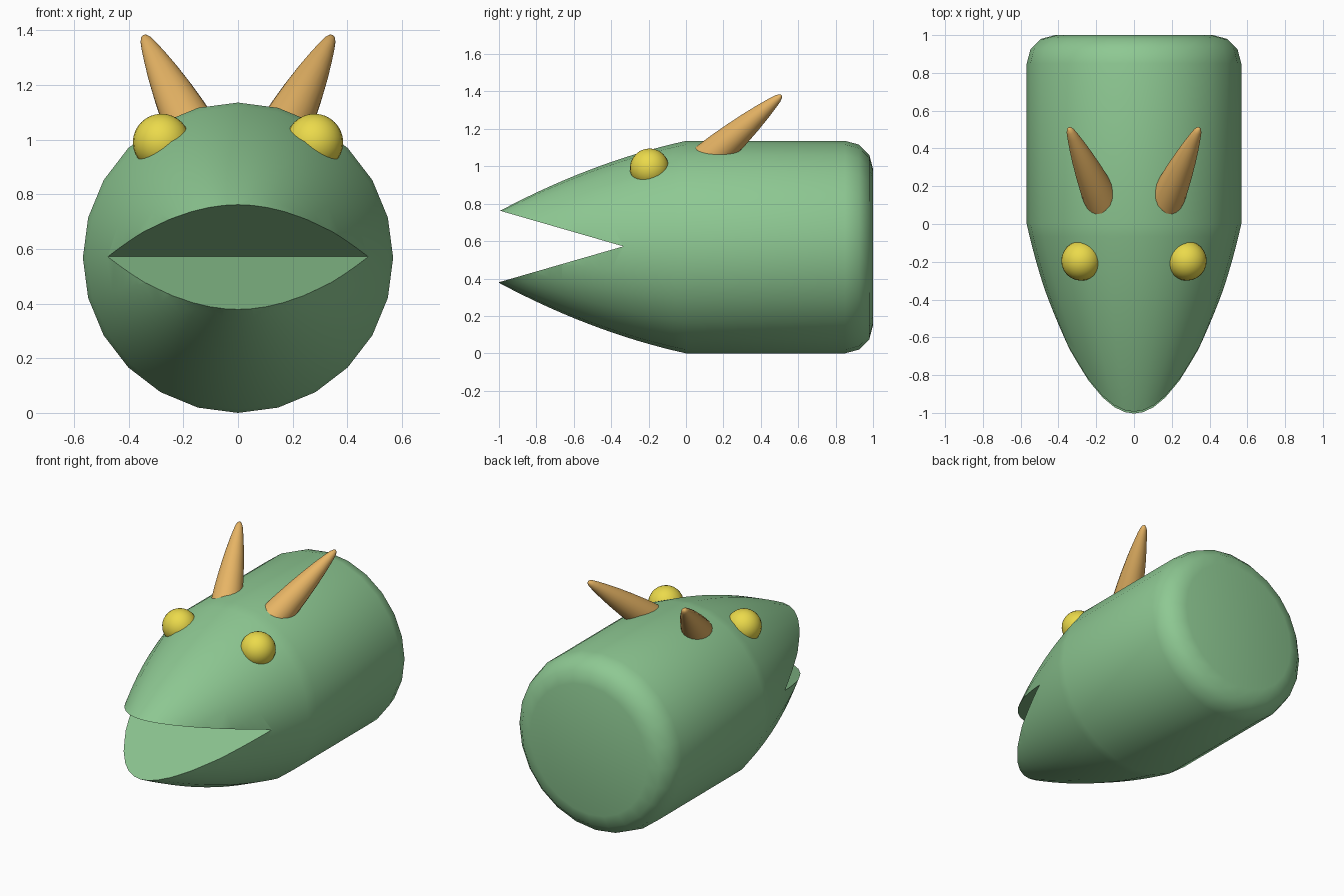
import bpy, bmesh, math
from mathutils import Vector

if "Cube" in bpy.data.objects:
    bpy.data.objects.remove(bpy.data.objects["Cube"])

R = 0.568  # body radius, also height of the body axis


def material(name, color):
    m = bpy.data.materials.new(name)
    m.diffuse_color = (*color, 1)
    m.use_nodes = True
    m.node_tree.nodes["Principled BSDF"].inputs["Base Color"].default_value = m.diffuse_color
    return m


green = material("green_skin", (0.27, 0.58, 0.29))
tan = material("horn_tan", (0.80, 0.46, 0.13))
yellow = material("eye_yellow", (0.83, 0.70, 0.07))


def add_object(name, bm, mat=None):
    bmesh.ops.recalc_face_normals(bm, faces=bm.faces)
    me = bpy.data.meshes.new(name)
    bm.to_mesh(me)
    bm.free()
    ob = bpy.data.objects.new(name, me)
    bpy.context.collection.objects.link(ob)
    if mat:
        me.materials.append(mat)
    return ob


def select(ob):
    bpy.ops.object.select_all(action='DESELECT')
    bpy.context.view_layer.objects.active = ob
    ob.select_set(True)


def smooth(ob, angle=35):
    select(ob)
    bpy.ops.object.shade_smooth_by_angle(angle=math.radians(angle))


def lathe(name, profile, start, direction, mat, sides):
    """Revolve (distance, radius) pairs around an axis, capping both ends."""
    bm = bmesh.new()
    q = Vector(direction).to_track_quat('Z', 'Y')
    rings = []
    for d, r in profile:
        rings.append([bm.verts.new(Vector(start) + q @ Vector((
            r * math.cos(2 * math.pi * i / sides),
            r * math.sin(2 * math.pi * i / sides), d))) for i in range(sides)])
    for a, b in zip(rings, rings[1:]):
        for i in range(sides):
            j = (i + 1) % sides
            bm.faces.new((a[i], a[j], b[j], b[i]))
    bm.faces.new(rings[0])
    bm.faces.new(rings[-1])
    return add_object(name, bm, mat)


# Head and neck: curved snout, straight barrel, rounded back edge
snout = [(-t, R - 0.22 * t - 0.157 * t * t) for t in [1.06 * (1 - i / 16) for i in range(17)]]
back = [(0.85 + 0.15 * math.sin(a), R - 0.15 + 0.15 * math.cos(a))
        for a in [math.pi / 6 * i for i in range(4)]]
head = lathe("head", snout + back, (0, 0, R), (0, 1, 0), green, 24)

# Mouth: wedge cut through the snout
bm = bmesh.new()
h = 0.192 * 0.865 / 0.665
tri = [(-0.335, R + 0.004), (-1.2, R + 0.004 + h), (-1.2, R + 0.004 - h)]
face = bm.faces.new([bm.verts.new((-0.8, y, z)) for y, z in tri])
ext = bmesh.ops.extrude_face_region(bm, geom=[face])
bmesh.ops.translate(bm, vec=(1.6, 0, 0),
                    verts=[g for g in ext["geom"] if isinstance(g, bmesh.types.BMVert)])
cutter = add_object("mouth_cutter", bm, green)
cutter.hide_render = True
mod = head.modifiers.new("mouth", 'BOOLEAN')
mod.operation = 'DIFFERENCE'
mod.solver = 'EXACT'
mod.object = cutter
select(head)
bpy.ops.object.modifier_apply(modifier=mod.name)
bpy.data.objects.remove(cutter)
smooth(head)

for side, label in ((-1, "left"), (1, "right")):
    # Eye
    bm = bmesh.new()
    bmesh.ops.create_uvsphere(bm, u_segments=24, v_segments=16, radius=0.105)
    eye = add_object("eye_" + label, bm, yellow)
    eye.location = (0.28 * side, -0.195, 0.99)
    smooth(eye)
    # Horn leaning back and outward
    base = Vector((0.165 * side, 0.11, 1.03))
    axis = Vector((0.345 * side, 0.51, 1.38)) - base
    L = axis.length
    prof = [(0, 0.094), (0.2, 0.086), (0.4, 0.074), (0.6, 0.059), (0.75, 0.045),
            (0.88, 0.031), (0.95, 0.022), (0.985, 0.013), (1.0, 0.003)]
    horn = lathe("horn_" + label, [(t * L, r) for t, r in prof], base, axis, tan, 20)
    smooth(horn, 60)
